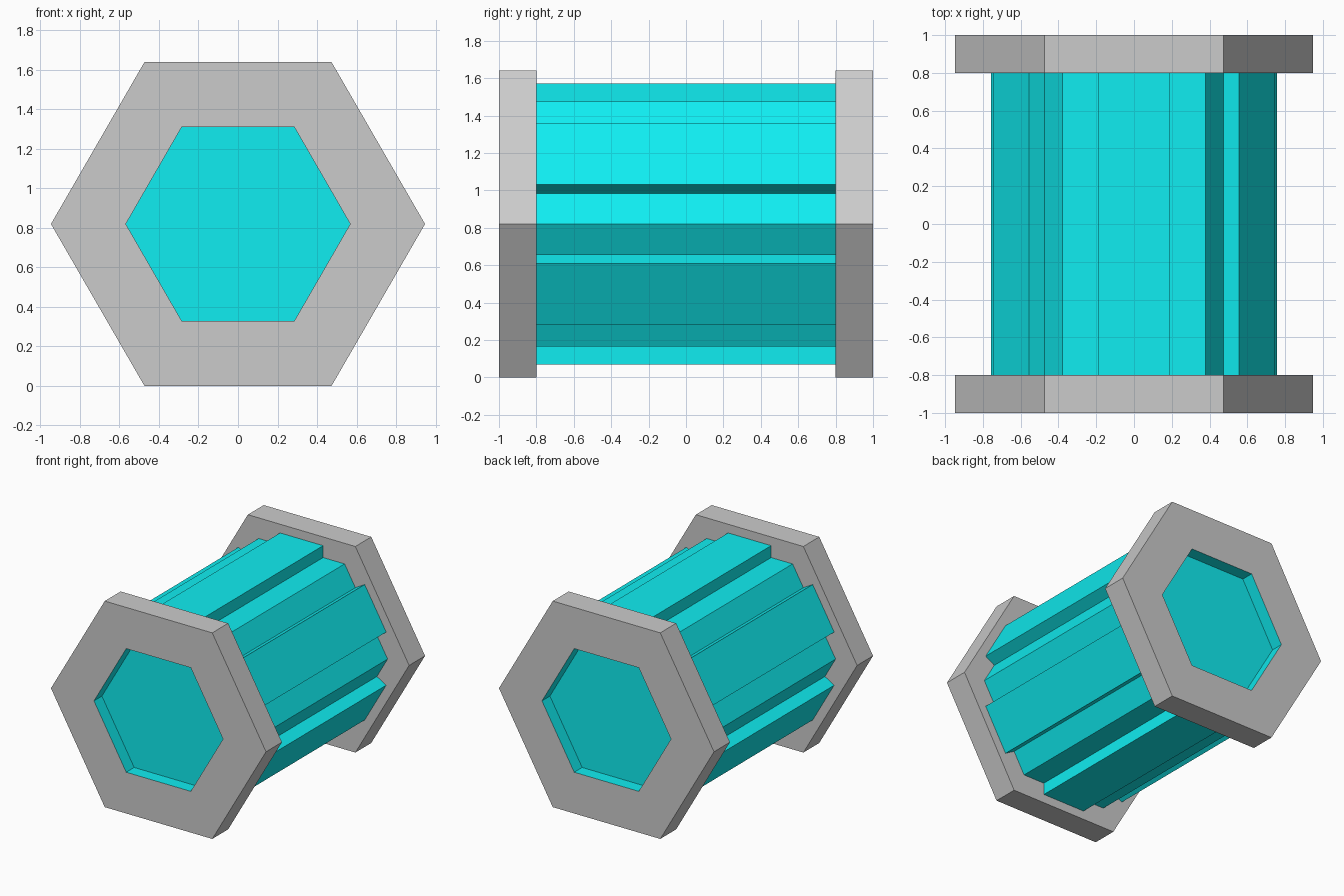
import bpy, bmesh
from math import pi, cos, sin
from mathutils import Vector, Matrix

if "Cube" in bpy.data.objects:
    bpy.data.objects.remove(bpy.data.objects["Cube"])

R = 0.947            # cap hexagon radius
CZ = 0.82            # height of the central axis


def hexagon(r):
    return [(r * cos(k * pi / 3), r * sin(k * pi / 3)) for k in range(6)]


def loft(name, rings, mats, band_mats, turn=0.0):
    """Skin (profile, y) rings into a closed solid; last material fills the end."""
    bm = bmesh.new()
    loops = [[bm.verts.new((x, y, z)) for x, z in prof] for prof, y in rings]
    n = len(loops[0])
    for a, b, m in zip(loops, loops[1:], band_mats):
        for i in range(n):
            j = (i + 1) % n
            bm.faces.new((a[i], a[j], b[j], b[i])).material_index = m
    bm.faces.new(loops[0]).material_index = band_mats[0]
    bm.faces.new(loops[-1]).material_index = band_mats[-1]
    bmesh.ops.recalc_face_normals(bm, faces=bm.faces)
    bm.transform(Matrix.Rotation(turn, 4, 'Z'))
    me = bpy.data.meshes.new(name)
    bm.to_mesh(me)
    bm.free()
    for m in mats:
        me.materials.append(m)
    ob = bpy.data.objects.new(name, me)
    ob.location.z = CZ
    bpy.context.collection.objects.link(ob)
    return ob


cyan = bpy.data.materials.new("cyan")
cyan.diffuse_color = (0.005, 0.85, 0.88, 1)
cyan.use_nodes = True
cyan.node_tree.nodes["Principled BSDF"].inputs["Base Color"].default_value = cyan.diffuse_color

# Ribbed body: hexagon with a raised rib in the middle of each side
r = 0.8 * R
ap, half, rise = r * cos(pi / 6), r / 4, 0.1 * R
side = [Vector(p) for p in ((r / 2, ap), (half, ap), (half, ap + rise),
                            (-half, ap + rise), (-half, ap))]
profile = []
for k in range(6):
    rot = Matrix.Rotation(k * pi / 3, 2)
    profile += [tuple(rot @ p) for p in side]
loft("ribbed_body", [(profile, -0.8), (profile, 0.8)], [cyan], [0])

# Hexagonal end caps with a cyan recess
outer, inner = hexagon(R), hexagon(0.6 * R)
cap_rings = [(outer, 0.8), (outer, 1.0), (inner, 1.0), (inner, 0.9)]
for name, turn in (("back_cap", 0.0), ("front_cap", pi)):
    loft(name, cap_rings, [None, cyan], [0, 0, 1], turn)
